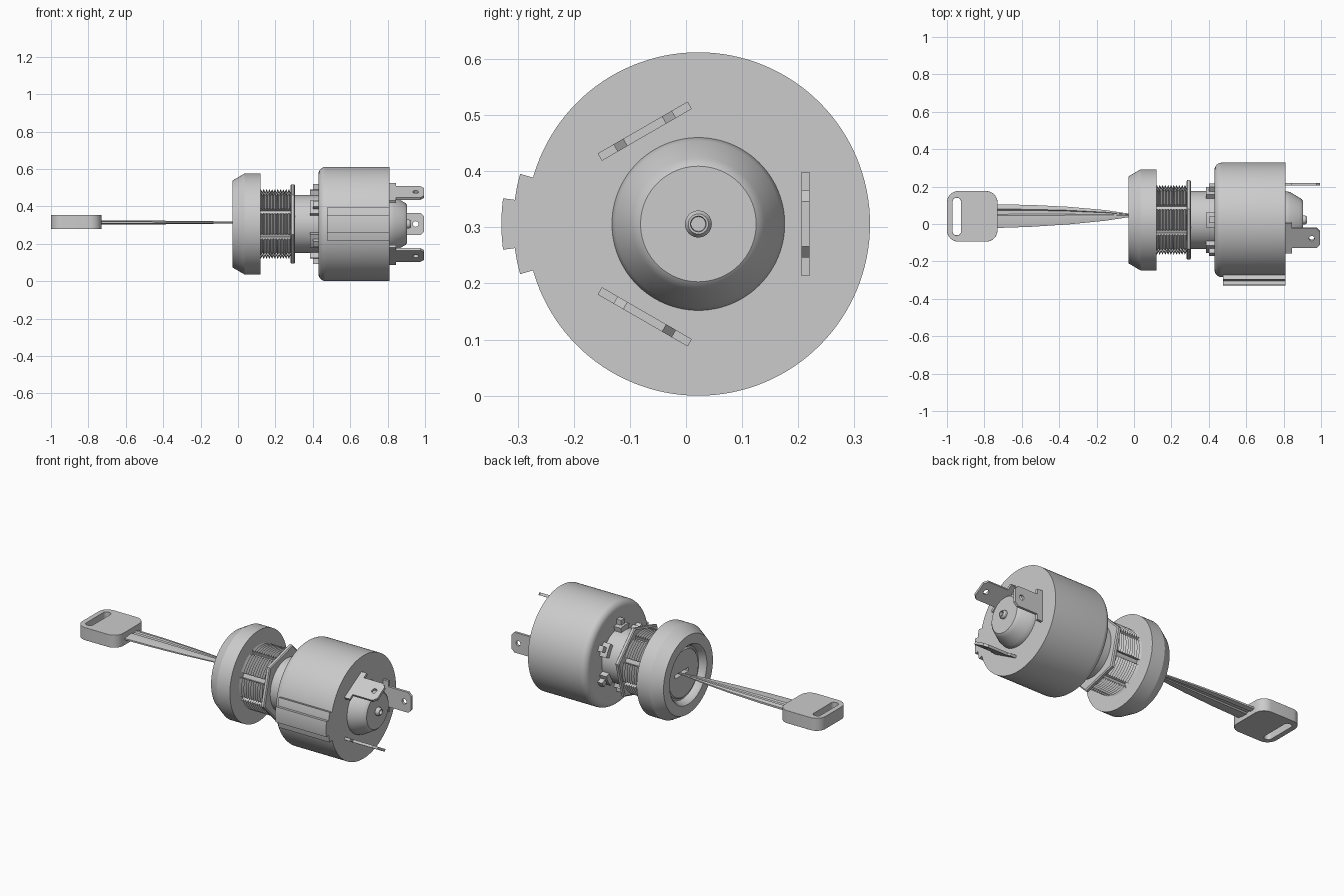
import bpy, bmesh
from math import sin, cos, pi, radians
from mathutils import Matrix, Vector

if "Cube" in bpy.data.objects:
    bpy.data.objects.remove(bpy.data.objects["Cube"])

CY, CZ = 0.022, 0.306   # lock axis runs along x


def finish(name, bm, smooth=30):
    bmesh.ops.remove_doubles(bm, verts=bm.verts, dist=1e-5)
    bmesh.ops.recalc_face_normals(bm, faces=bm.faces)
    me = bpy.data.meshes.new(name)
    bm.to_mesh(me)
    bm.free()
    ob = bpy.data.objects.new(name, me)
    bpy.context.collection.objects.link(ob)
    bpy.ops.object.select_all(action='DESELECT')
    ob.select_set(True)
    bpy.context.view_layer.objects.active = ob
    if smooth:
        bpy.ops.object.shade_smooth_by_angle(angle=radians(smooth))
    return ob


def polar(x, r, a):
    return Vector((x, CY + r * cos(a), CZ + r * sin(a)))


def lathe(name, prof, n=96, start=0.0):
    bm = bmesh.new()
    vs = [bm.verts.new(polar(x, r, start)) for x, r in prof]
    es = [bm.edges.new(p) for p in zip(vs, vs[1:])]
    bmesh.ops.spin(bm, geom=vs + es, cent=(0, CY, CZ), axis=(1, 0, 0),
                   angle=2 * pi, steps=n)
    return finish(name, bm)


def loft(bm, sections):
    rings = [[bm.verts.new(p) for p in s] for s in sections]
    n = len(rings[0])
    for a, b in zip(rings, rings[1:]):
        for i in range(n):
            bm.faces.new((a[i], a[(i + 1) % n], b[(i + 1) % n], b[i]))
    bm.faces.new(rings[0])
    bm.faces.new(rings[-1])


def arc_block(bm, prof, a0, a1, n=8):
    loft(bm, [[polar(x, r, a0 + (a1 - a0) * i / n) for x, r in prof]
              for i in range(n + 1)])


def box_prof(x0, x1, r0, r1):
    return [(x0, r0), (x1, r0), (x1, r1), (x0, r1)]


def rounded(x0, x1, y0, y1, r, n=8):
    pts = []
    for k, (cx, cy) in enumerate([(x1 - r, y1 - r), (x0 + r, y1 - r),
                                  (x0 + r, y0 + r), (x1 - r, y0 + r)]):
        for i in range(n + 1):
            a = (k + i / n) * pi / 2
            pts.append((cx + r * cos(a), cy + r * sin(a)))
    return pts


def plate(name, loops, thick, matrix, bevel=0):
    cu = bpy.data.curves.new(name + "_outline", 'CURVE')
    cu.dimensions, cu.fill_mode, cu.extrude = '2D', 'BOTH', thick / 2
    for pts in loops:
        sp = cu.splines.new('POLY')
        sp.points.add(len(pts) - 1)
        for p, (x, y) in zip(sp.points, pts):
            p.co = (x, y, 0, 1)
        sp.use_cyclic_u = True
    tmp = bpy.data.objects.new(name + "_outline", cu)
    bpy.context.collection.objects.link(tmp)
    bpy.context.view_layer.update()
    me = bpy.data.meshes.new_from_object(
        tmp.evaluated_get(bpy.context.evaluated_depsgraph_get()))
    bpy.data.objects.remove(tmp)
    bm = bmesh.new()
    bm.from_mesh(me)
    bm.transform(matrix)
    ob = finish(name, bm)
    if bevel:
        m = ob.modifiers.new("soft_edge", 'BEVEL')
        m.width, m.segments, m.angle_limit = bevel, 3, radians(60)
    return ob


# switch housing with rounded front shoulder
shoulder = [(0.47 - 0.04 * cos(i * pi / 16), 0.266 + 0.04 * sin(i * pi / 16))
            for i in range(9)]
lathe("switch_housing", [(0.43, 0)] + shoulder + [(0.81, 0.306), (0.81, 0)], 128)

# stepped locating rib on the housing side
bm = bmesh.new()
for r, half in ((0.33, 15.7), (0.351, 7.5)):
    arc_block(bm, box_prof(0.475, 0.81, 0.29, r),
              pi - radians(half), pi + radians(half))
finish("locating_rib", bm)

# rear boss and hollow rivet
lathe("rear_boss", [(0.80, 0.154), (0.81, 0.154), (0.835, 0.148), (0.885, 0.118),
                    (0.897, 0.111), (0.903, 0.103), (0.903, 0)])
lathe("rear_rivet", [(0.895, 0.024), (0.915, 0.024), (0.925, 0.018),
                     (0.925, 0.014), (0.906, 0.013), (0.906, 0)], 32)

# three spade terminals
outline = [(0.80, -0.0925), (0.845, -0.0925), (0.845, -0.06), (0.975, -0.06),
           (0.995, -0.04), (0.995, 0.04), (0.975, 0.06), (0.845, 0.06),
           (0.845, 0.0925), (0.80, 0.0925)]
hole = [(0.95 + 0.015 * cos(i * pi / 8), 0.015 * sin(i * pi / 8)) for i in range(16)]
for k in range(3):
    m = (Matrix.Translation((0, CY, CZ)) @ Matrix.Rotation(-pi / 2 + k * 2 * pi / 3, 4, 'X')
         @ Matrix.Translation((0, 0, 0.191)))
    plate(f"terminal_{k + 1}", [outline, hole], 0.015, m)

# neck and threaded barrel split by lengthwise grooves
lathe("neck", [(0.10, 0.155), (0.44, 0.155)])
teeth = 11
step = 0.165 / teeth
thread = [(0.115, 0.14), (0.115, 0.17)]
for i in range(teeth):
    thread += [(0.115 + (i + 0.5) * step, 0.187), (0.115 + (i + 1) * step, 0.17)]
thread.append((0.28, 0.14))
bm = bmesh.new()
for k in range(8):
    a = k * pi / 4
    arc_block(bm, thread, a - radians(18), a + radians(18))
finish("threaded_barrel", bm, 20)

# hexagonal lock nut
lathe("lock_nut", [(0.28, 0.15), (0.28, 0.212), (0.285, 0.22), (0.30, 0.22),
                   (0.305, 0.212), (0.305, 0.15)], 6, radians(15))

# clips holding the barrel to the housing
bm = bmesh.new()
for k in range(6):
    a = radians(30 + 60 * k)
    arc_block(bm, box_prof(0.385, 0.44, 0.145, 0.185), a - 0.22, a + 0.22, 4)
    arc_block(bm, box_prof(0.40, 0.44, 0.18, 0.215), a - 0.08, a + 0.08, 2)
finish("barrel_clips", bm)

# bezel with recessed face
lathe("bezel", [(0.12, 0.14), (0.12, 0.27), (0.035, 0.27), (-0.03, 0.232),
                (-0.03, 0.175), (-0.02, 0.165), (0.01, 0.155), (0.01, 0.14)])

# lock plug with key slot
plug = lathe("lock_plug", [(0.11, 0), (0.11, 0.145), (0.008, 0.145),
                           (0.0, 0.138), (0.0, 0)])
bm = bmesh.new()
bmesh.ops.create_cube(bm, size=1, matrix=Matrix.Translation((0, 0.04, 0.314))
                      @ Matrix.Diagonal((0.08, 0.13, 0.022, 1)))
cutter = finish("slot_cutter", bm, 0)
cutter.hide_render = True
cutter.hide_set(True)
mod = plug.modifiers.new("key_slot", 'BOOLEAN')
mod.object, mod.operation, mod.solver = cutter, 'DIFFERENCE', 'EXACT'

# key bow with ring slot
plate("key_bow", [rounded(-1.0, -0.73, -0.094, 0.176, 0.06),
                  rounded(-0.97, -0.925, -0.06, 0.14, 0.02)[::-1]],
      0.075, Matrix.Translation((0, 0, 0.317)), 0.014)

# tapering key blade with a groove along both faces
bm = bmesh.new()
sections = []
for x, lo, hi, t in ((-0.75, -0.022, 0.105, 0.011), (-0.55, -0.015, 0.102, 0.011),
                     (-0.35, -0.002, 0.092, 0.009), (-0.15, 0.018, 0.074, 0.007),
                     (-0.03, 0.036, 0.056, 0.005), (0.02, 0.04, 0.052, 0.004)):
    side = [(0.0, 0.4), (0.3, 1), (0.52, 1), (0.58, 0.4), (0.75, 0.4), (0.8, 1), (1.0, 0.5)]
    ring = side + [(u, -v) for u, v in reversed(side)]
    sections.append([(x, lo + (hi - lo) * u, 0.314 + t * v) for u, v in ring])
loft(bm, sections)
finish("key_blade", bm, 20)
